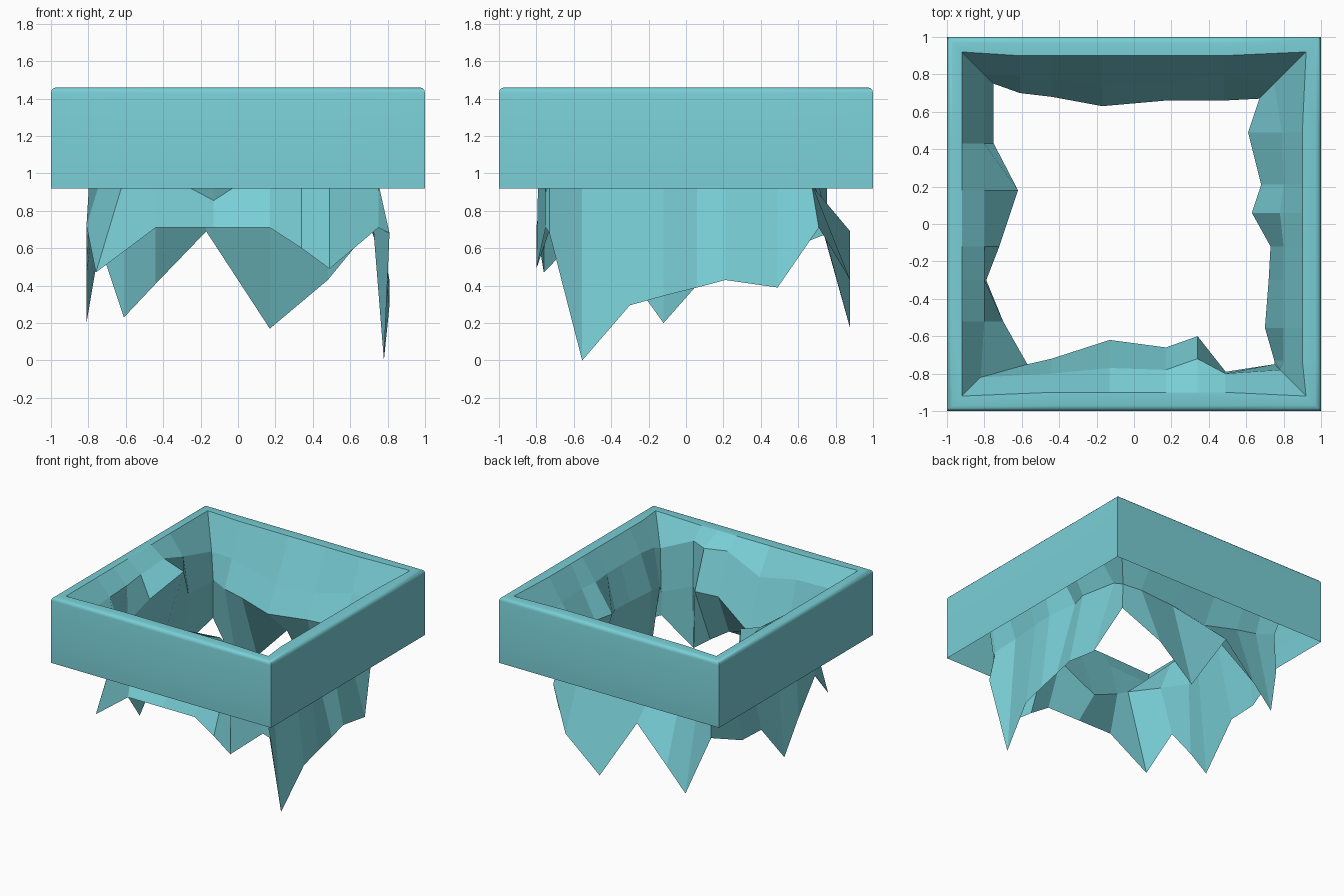
import bpy, bmesh

if "Cube" in bpy.data.objects:
    bpy.data.objects.remove(bpy.data.objects["Cube"])

teal = bpy.data.materials.new("pale teal ice")
teal.diffuse_color = (0.19, 0.62, 0.67, 1)
teal.use_nodes = True
teal.node_tree.nodes["Principled BSDF"].inputs["Base Color"].default_value = teal.diffuse_color

# Each side, read counter-clockwise: (position along side, ledge distance and
# height, lip distance and height, spike tip height). -1 is the shared corner.
FRONT = [(-1, .82, 1.30, .75, 1.10, .47), (-.44, .80, 1.30, .72, 1.02, .71),
         (-.13, .77, 1.25, .62, .855, .71), (.17, .78, 1.38, .66, 1.05, .71),
         (.34, .72, 1.38, .60, 1.07, .60), (.49, .80, 1.37, .79, 1.00, .49)]
RIGHT = [(-1, .78, 1.24, .75, .90, .71), (-.73, .80, 1.26, .75, .95, .68),
         (-.555, .80, 1.28, .70, 1.0, 0),
         (-.30, .80, 1.28, .72, 1.0, .295), (-.12, .80, 1.28, .73, 1.0, .345),
         (.06, .78, 1.28, .63, 1.06, .39), (.21, .80, 1.28, .68, 1.05, .43),
         (.49, .79, 1.28, .61, 1.06, .39)]
BACK = [(-1, .75, 1.20, .67, .95, .71), (-.48, .80, 1.20, .66, .97, .43),
        (-.17, .75, 1.14, .66, .95, .17), (.17, .74, 1.13, .63, .92, .69),
        (.44, .78, 1.16, .68, .96, .41), (.61, .79, 1.20, .70, .98, .23)]
LEFT = [(-1, .80, 1.20, .75, 1.0, .68), (-.43, .80, 1.30, .75, 1.0, .55),
        (-.18, .80, 1.38, .62, 1.32, .54), (.12, .80, 1.36, .72, 1.18, .20),
        (.30, .80, 1.34, .79, 1.05, .45), (.52, .80, 1.33, .70, 1.08, .72)]
RIM = [.90, .90, .90, .92]       # opening edge at the top of each side
SPIKE = [.80, .81, .878, .81]    # distance of the spikes of each side
CORNER_SPIKE = [.76, .75, .71, .76]


def place(side, t, d, z):
    """Point at distance d out on one side; t is clamped so corners mitre."""
    t = max(-d, min(d, t))
    x, y = [(t, -d), (d, t), (-t, d), (-d, -t)][side]
    return x, y, z


def section(side, t, ledge, ledge_z, lip, lip_z, tip_z):
    """Open cross-section: outer wall, rounded rim, inner rock, spike."""
    corner = t == -1
    rim = .92 if corner else RIM[side]
    tip = CORNER_SPIKE[side] if corner else SPIKE[side]
    if tip_z == 0:
        tip = .78
    return [(1, .92), (1, 1.43), (.996, 1.445), (.985, 1.456), (.97, 1.46),
            (rim, 1.458), (ledge, ledge_z), (lip, lip_z), (tip, tip_z)]


# Block and hanging rock as one shell, open underneath
bm = bmesh.new()
rings = []
for side, stations in enumerate((FRONT, RIGHT, BACK, LEFT)):
    for s in stations:
        rings.append([bm.verts.new(place(side, s[0], d, z))
                      for d, z in section(side, *s)])
rings[0][7].co.x = -.57          # front left corner lip leans along the front
for i, a in enumerate(rings):
    b = rings[(i + 1) % len(rings)]
    for j in range(len(a) - 1):
        bm.faces.new((a[j], b[j], b[j + 1], a[j + 1]))
bmesh.ops.remove_doubles(bm, verts=bm.verts, dist=.0005)
mesh = bpy.data.meshes.new("jagged_frame")
bm.to_mesh(mesh)
bm.free()
mesh.materials.append(teal)
frame = bpy.data.objects.new("jagged_frame", mesh)
bpy.context.collection.objects.link(frame)
bpy.context.view_layer.objects.active = frame
frame.select_set(True)
bpy.ops.object.shade_smooth_by_angle(angle=.55)
# Inner rock stays faceted
for p in mesh.polygons:
    if max(abs(p.center.x), abs(p.center.y)) < .92:
        p.use_smooth = False
